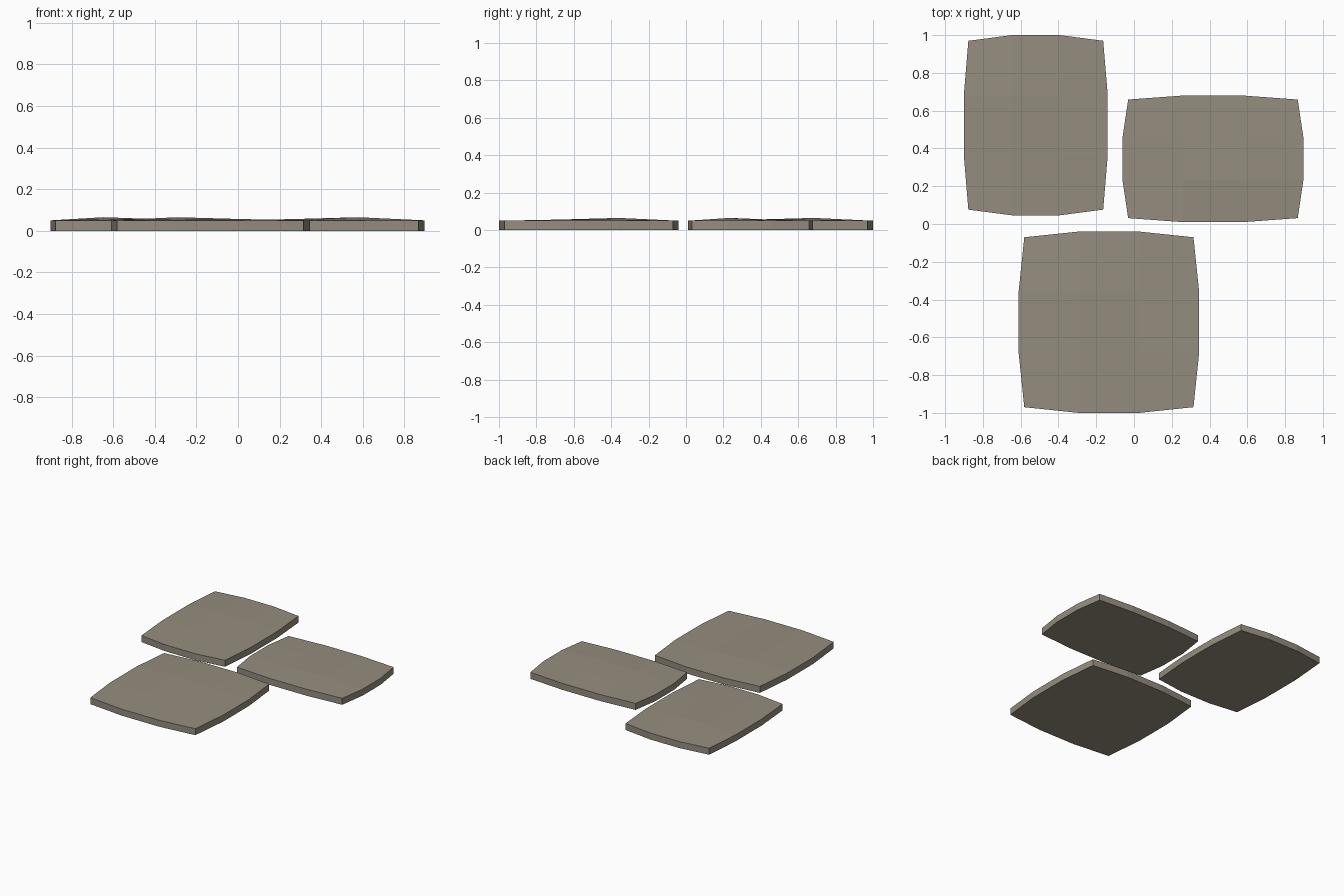
import bpy, bmesh

if "Cube" in bpy.data.objects:
    bpy.data.objects.remove(bpy.data.objects["Cube"])

stone = bpy.data.materials.new("stone")
stone.diffuse_color = (0.30, 0.265, 0.21, 1)
stone.use_nodes = True
stone.node_tree.nodes["Principled BSDF"].inputs["Base Color"].default_value = stone.diffuse_color


def paving_stone(name, cx, cy, hx, hy, peak):
    """Flat slab with pulled-in corners and a slightly domed, uneven top."""
    bm = bmesh.new()
    bmesh.ops.create_grid(bm, x_segments=3, y_segments=3, size=1)
    base = bm.faces[:]
    bm.normal_update()
    top = bmesh.ops.extrude_face_region(bm, geom=base, use_keep_orig=True)["geom"]
    top_verts = {g for g in top if isinstance(g, bmesh.types.BMVert)}
    for v in bm.verts:
        u, w = v.co.x, v.co.y
        inner = abs(u) < 0.5 and abs(w) < 0.5
        corner = abs(u) > 0.9 and abs(w) > 0.9
        z = 0
        if v in top_verts:
            z = 0.05
            if inner:
                is_peak = u * peak[0] > 0 and w * peak[1] > 0
                z = 0.065 if is_peak else 0.056
        s = 0.937 if corner else 1
        v.co = (cx + hx * u * s, cy + hy * w * s, z)
    # Merge the underside into one flat face
    bmesh.ops.dissolve_faces(bm, faces=[f for f in bm.faces
                                        if all(v.co.z == 0 for v in f.verts)])
    bmesh.ops.recalc_face_normals(bm, faces=bm.faces[:])
    mesh = bpy.data.meshes.new(name)
    bm.to_mesh(mesh)
    bm.free()
    mesh.materials.append(stone)
    bpy.context.collection.objects.link(bpy.data.objects.new(name, mesh))


# Three stepping stones
paving_stone("stone_back_left", -0.52, 0.523, 0.381, 0.477, (-1, 1))
paving_stone("stone_right", 0.418, 0.345, 0.479, 0.335, (1, -1))
paving_stone("stone_front", -0.133, -0.52, 0.478, 0.48, (-1, 1))
